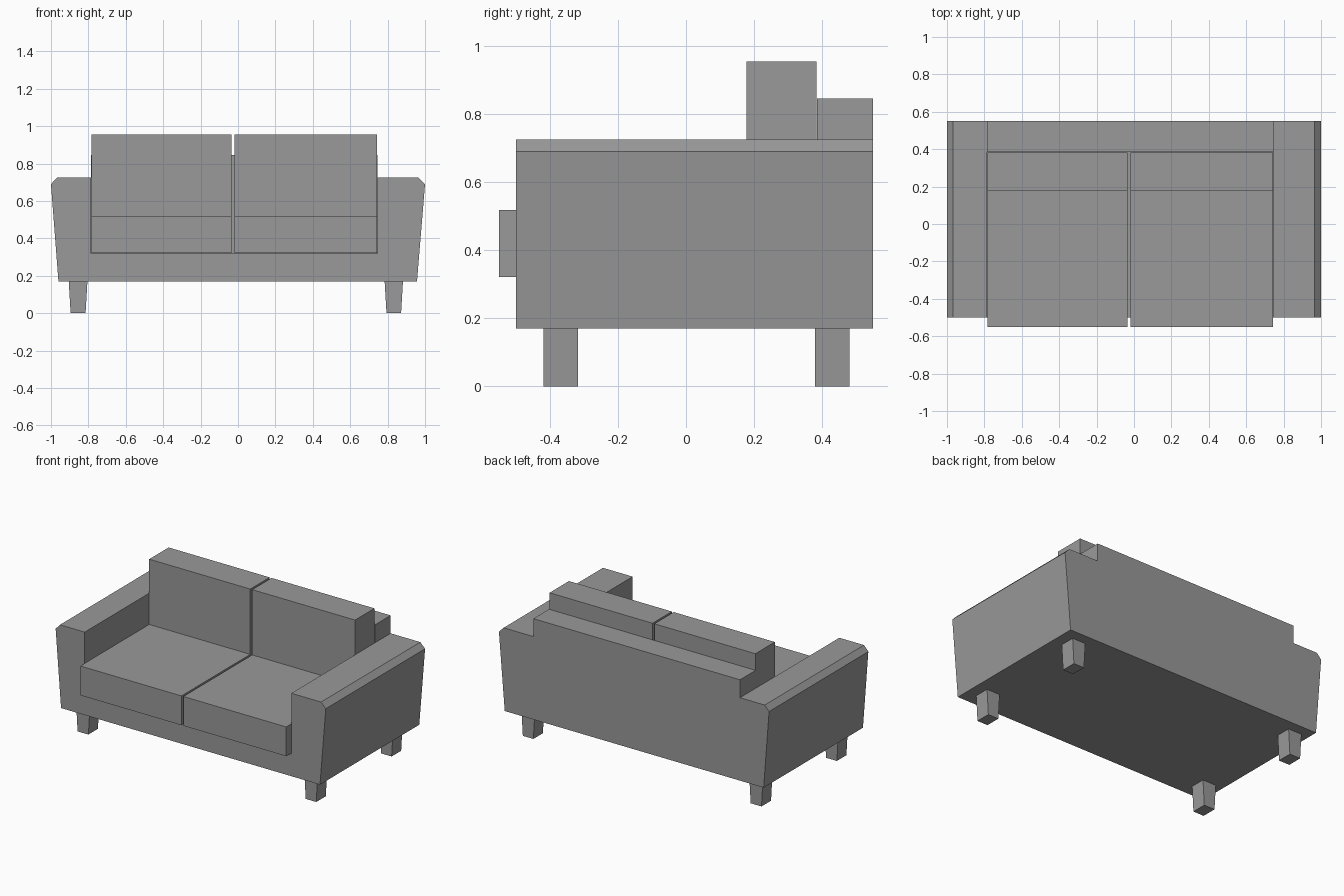
import bpy, bmesh

cube = bpy.data.objects.get("Cube")
if cube:
    bpy.data.objects.remove(cube, do_unlink=True)

# One plain upholstery colour
grey = bpy.data.materials.new("grey")
grey.use_nodes = True
colour = (0.32, 0.32, 0.32, 1)
grey.diffuse_color = colour
grey.node_tree.nodes["Principled BSDF"].inputs["Base Color"].default_value = colour


def finish(name, bm):
    bmesh.ops.recalc_face_normals(bm, faces=bm.faces)
    mesh = bpy.data.meshes.new(name)
    bm.to_mesh(mesh)
    bm.free()
    mesh.materials.append(grey)
    obj = bpy.data.objects.new(name, mesh)
    bpy.context.collection.objects.link(obj)
    return obj


def block(name, x, y, z, taper=0.0):
    """Box between the given ranges; taper narrows the bottom in x."""
    bm = bmesh.new()
    bmesh.ops.create_cube(bm, size=1)
    for v in bm.verts:
        low = v.co.z < 0
        side = 1 if v.co.x > 0 else -1
        v.co = (x[side > 0] - side * taper * low, y[v.co.y > 0], z[not low])
    return finish(name, bm)


FRONT, SEAT_BACK, REAR = -0.5, 0.385, 0.55
INNER_L, INNER_R = -0.785, 0.745
BASE, DECK, ARM, BACK = 0.17, 0.32, 0.725, 0.845

# Frame: base, slanted arms and backrest in a single shell
profile = [(-0.96, BASE), (-1, 0.69), (-0.968, ARM), (INNER_L, ARM), (INNER_L, DECK),
           (INNER_R, DECK), (INNER_R, ARM), (0.965, ARM), (1, 0.69), (0.957, BASE)]
bm = bmesh.new()
front = [bm.verts.new((x, FRONT, z)) for x, z in profile]
rear = [bm.verts.new((x, REAR, BACK if z == DECK else z)) for x, z in profile]
low = {i: bm.verts.new((profile[i][0], SEAT_BACK, profile[i][1])) for i in range(3, 7)}
top_l, top_r = [bm.verts.new((x, SEAT_BACK, BACK)) for x in (INNER_L, INNER_R)]
bm.faces.new(front)
bm.faces.new(rear)
for i in (0, 1, 7, 8, 9):                      # outer sides, chamfers, underside
    j = (i + 1) % len(profile)
    bm.faces.new((front[i], front[j], rear[j], rear[i]))
for i, j in ((2, 3), (7, 6)):                  # arm tops
    bm.faces.new((front[i], front[j], low[j], rear[j], rear[i]))
for i in (3, 4, 5):                            # inner arm walls and seat deck
    bm.faces.new((front[i], front[i + 1], low[i + 1], low[i]))
bm.faces.new((low[3], low[4], low[5], low[6], top_r, top_l))
bm.faces.new((top_l, top_r, rear[5], rear[4]))
bm.faces.new((low[3], top_l, rear[4], rear[3]))
bm.faces.new((low[6], top_r, rear[5], rear[6]))
finish("sofa_frame", bm)

# Seat and back cushions, one pair on each side of the centre gap
for side, x in (("right", (-0.782, -0.034)), ("left", (-0.02, 0.742))):
    block(side + "_seat_cushion", x, (-0.55, 0.38), (0.322, 0.518))
    block(side + "_back_cushion", x, (0.178, 0.383), (0.518, 0.955))

# Four legs, tapering in width towards the floor
for side, x in (("right", (-0.905, -0.805)), ("left", (0.784, 0.882))):
    for end, y in (("front", (-0.418, -0.317)), ("back", (0.379, 0.48))):
        block(f"{end}_{side}_leg", x, y, (0, BASE), taper=0.01)
